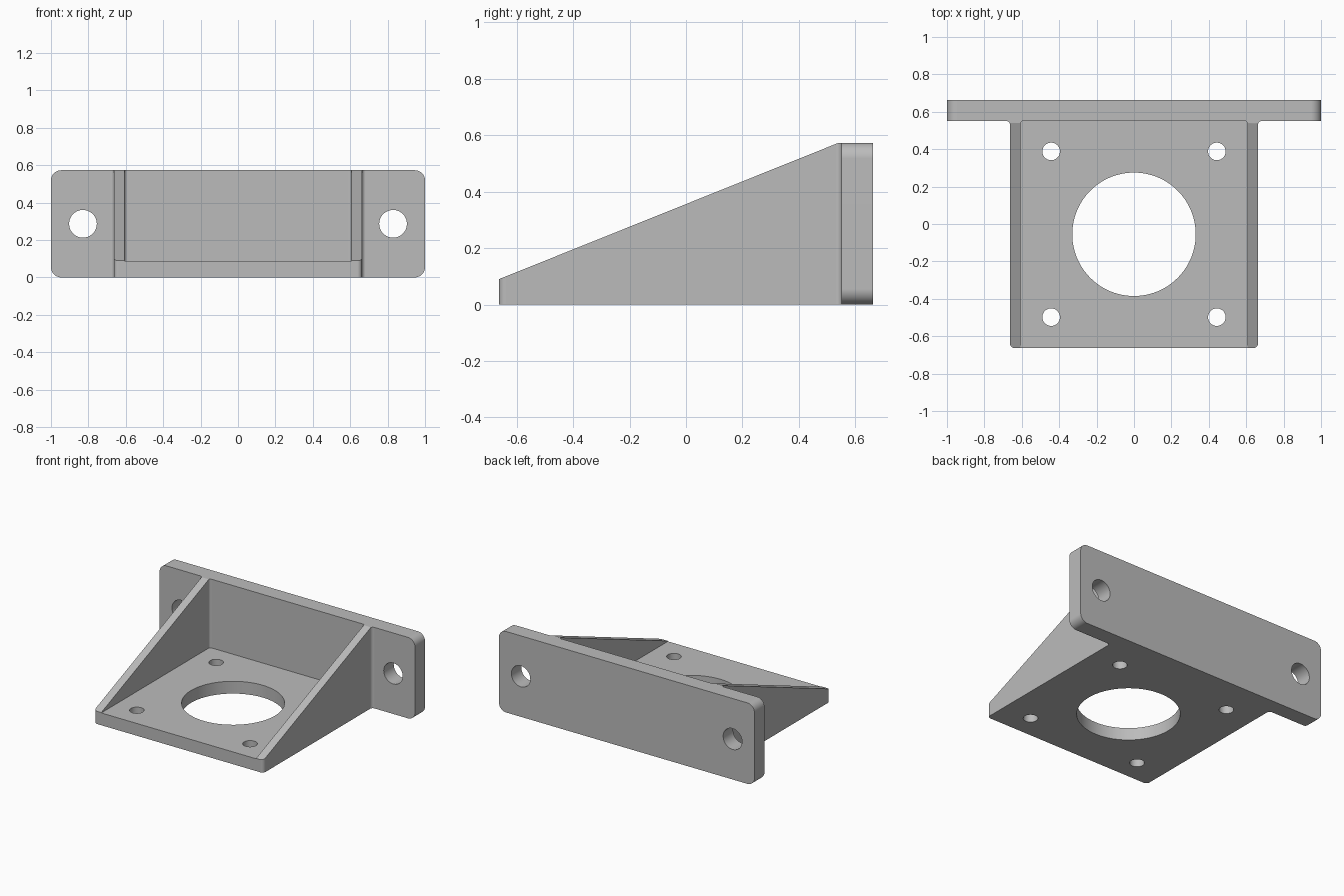
import bpy
import bmesh
from math import cos, sin, pi, radians
from mathutils import Vector

cube = bpy.data.objects.get("Cube")
if cube:
    bpy.data.objects.remove(cube, do_unlink=True)

# One plain grey for the whole bracket
grey = bpy.data.materials.new("plain grey")
grey.use_nodes = True
colour = (0.5, 0.5, 0.5, 1)
grey.diffuse_color = colour
grey.node_tree.nodes["Principled BSDF"].inputs["Base Color"].default_value = colour

AXES = {"x": lambda u, v, w: (w, u, v),
        "y": lambda u, v, w: (u, w, v),
        "z": lambda u, v, w: (u, v, w)}


def rounded(corners, steps=8):
    """Outline from (u, v, radius) corners; rounded corners are right angles."""
    points = []
    for i, (u, v, r) in enumerate(corners):
        p = Vector((u, v))
        if r == 0:
            points.append(p)
            continue
        a = (Vector(corners[i - 1][:2]) - p).normalized()
        b = (Vector(corners[(i + 1) % len(corners)][:2]) - p).normalized()
        centre = p + r * (a + b)
        for k in range(steps + 1):
            t = k / steps * pi / 2
            points.append(centre - r * (b * cos(t) + a * sin(t)))
    return points


def circle(u, v, r, steps=64):
    return [(u + r * cos(2 * pi * k / steps), v + r * sin(2 * pi * k / steps))
            for k in range(steps)]


def prism(name, outline, axis, low, high):
    """Extrude an outline along an axis."""
    bm = bmesh.new()
    bottom, top = ([bm.verts.new(AXES[axis](u, v, w)) for u, v in outline]
                   for w in (low, high))
    bm.faces.new(bottom)
    bm.faces.new(top)
    n = len(bottom)
    for i in range(n):
        j = (i + 1) % n
        bm.faces.new((bottom[i], bottom[j], top[j], top[i]))
    bmesh.ops.recalc_face_normals(bm, faces=bm.faces)
    mesh = bpy.data.meshes.new(name)
    bm.to_mesh(mesh)
    bm.free()
    mesh.materials.append(grey)
    obj = bpy.data.objects.new(name, mesh)
    bpy.context.collection.objects.link(obj)
    return obj


def combine(target, tool, operation="DIFFERENCE"):
    tool.hide_render = True
    mod = target.modifiers.new(tool.name, "BOOLEAN")
    mod.operation = operation
    mod.solver = "EXACT"
    mod.object = tool
    bpy.context.view_layer.objects.active = target
    bpy.ops.object.modifier_apply(modifier=mod.name)
    bpy.data.objects.remove(tool, do_unlink=True)


HALF, HEIGHT, FLOOR, PLATE = 0.663, 0.573, 0.087, 0.551

# T-shaped plan: tray in front, mounting plate behind, filleted where they meet
right_half = [(HALF, -HALF, 0.025), (HALF, PLATE, 0.02), (1.1, PLATE, 0), (1.1, HALF, 0)]
left_half = [(-u, v, r) for u, v, r in reversed(right_half)]
bracket = prism("mounting_bracket", rounded(right_half + left_half), "z", -0.1, 0.8)

# Rounded mounting plate corners
combine(bracket, prism("plate_outline", rounded(
    [(-1, 0, 0.055), (1, 0, 0.055), (1, HEIGHT, 0.055), (-1, HEIGHT, 0.055)]),
    "y", -1, 1), "INTERSECT")

# Pocket between the two side gussets
combine(bracket, prism("pocket", rounded(
    [(-0.606, -1, 0), (0.606, -1, 0), (0.606, PLATE, 0.015), (-0.606, PLATE, 0.015)]),
    "z", FLOOR, 1))

# Sloped top of the gussets
front_z = FLOOR + 0.003
slope = (HEIGHT - front_z) / (0.54 + HALF)
combine(bracket, prism("slope", [(-0.8, front_z - slope * (0.8 - HALF)),
                                 (0.54, HEIGHT), (0.54, 1), (-0.8, 1)], "x", -0.8, 0.8))

# Large bore and screw holes in the floor
CENTRE = -0.055
combine(bracket, prism("bore", circle(0, CENTRE, 0.33, 96), "z", -0.2, 0.3))
for sx in (-1, 1):
    for sy in (-1, 1):
        combine(bracket, prism("floor_hole", circle(sx * 0.443, CENTRE + sy * 0.443, 0.047, 40),
                               "z", -0.2, 0.3))
    # Holes in the mounting plate ears
    combine(bracket, prism("ear_hole", circle(sx * 0.829, HEIGHT / 2, 0.074), "y", 0.4, 0.9))

# Smooth curved walls, crisp flat faces
bpy.ops.object.select_all(action="DESELECT")
bracket.select_set(True)
bpy.context.view_layer.objects.active = bracket
bpy.ops.object.shade_smooth_by_angle(angle=radians(30))
weighted = bracket.modifiers.new("flat face normals", "WEIGHTED_NORMAL")
weighted.keep_sharp = True
